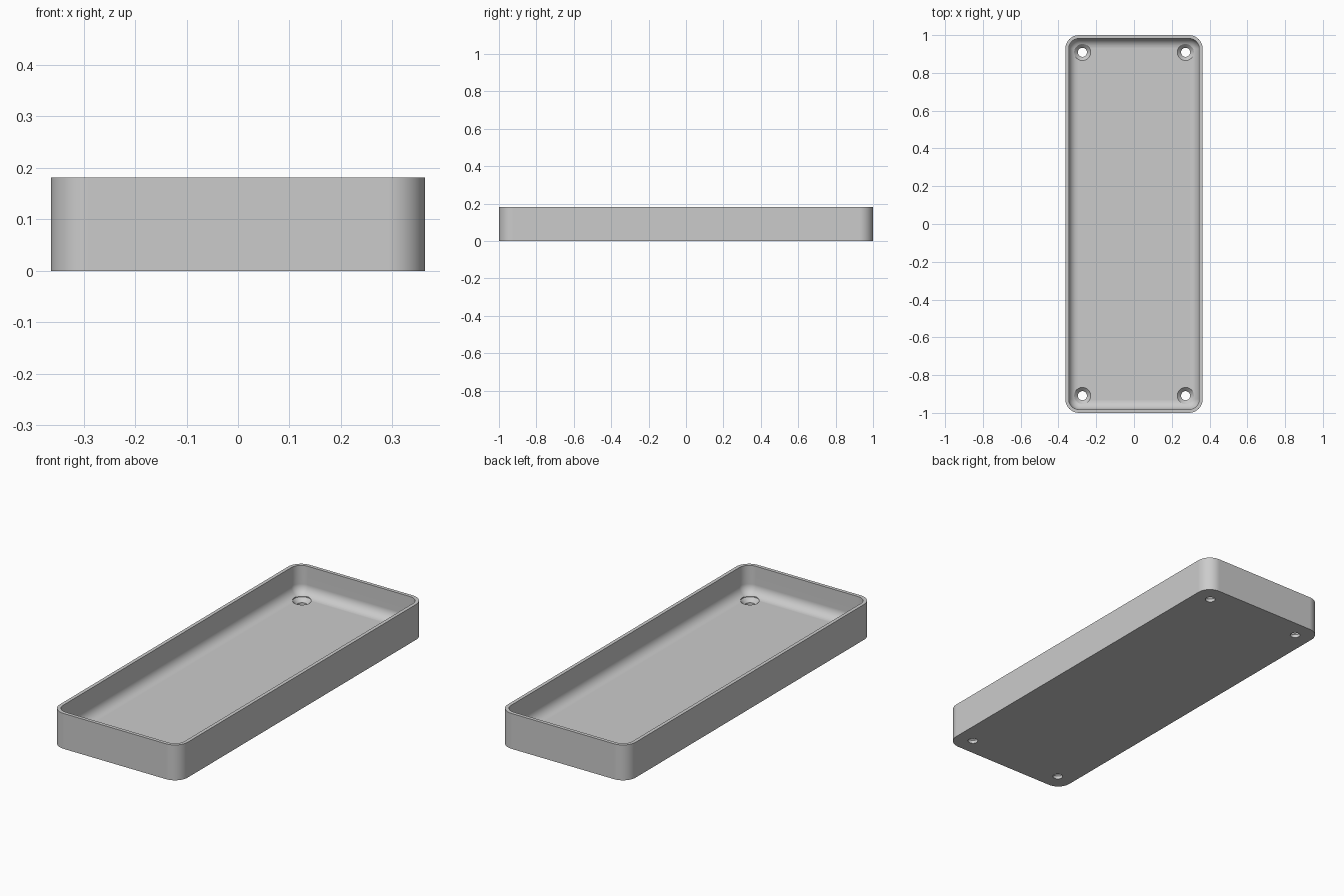
import bpy, bmesh
from math import cos, sin, pi

cube = bpy.data.objects.get("Cube")
if cube:
    bpy.data.objects.remove(cube)

HALF_X, HALF_Y, HEIGHT = 0.3636, 1.0, 0.1818
CORNER, WALL, FLOOR, FILLET = 0.0727, 0.0182, 0.0364, 0.05
ARC = 10

grey = bpy.data.materials.new("light grey")
grey.use_nodes = True
grey.diffuse_color = (0.6, 0.6, 0.6, 1)
grey.node_tree.nodes["Principled BSDF"].inputs["Base Color"].default_value = (0.6, 0.6, 0.6, 1)


def rounded_ring(bm, inset, z):
    """Rounded rectangle of vertices, drawn in from the outer outline."""
    r = CORNER - inset
    verts = []
    for q, (sx, sy) in enumerate([(1, 1), (-1, 1), (-1, -1), (1, -1)]):
        for i in range(ARC + 1):
            a = (q + i / ARC) * pi / 2
            verts.append(bm.verts.new((sx * (HALF_X - CORNER) + r * cos(a),
                                       sy * (HALF_Y - CORNER) + r * sin(a), z)))
    return verts


def circle_ring(bm, x, y, radius, z, n=32):
    return [bm.verts.new((x + radius * cos(2 * pi * i / n),
                          y + radius * sin(2 * pi * i / n), z)) for i in range(n)]


def loft(bm, rings):
    """Skin consecutive rings and cap both ends."""
    for a, b in zip(rings, rings[1:]):
        for i in range(len(a)):
            j = (i + 1) % len(a)
            bm.faces.new((a[i], a[j], b[j], b[i]))
    bm.faces.new(rings[0][::-1])
    bm.faces.new(rings[-1])


def finish(name, bm):
    bmesh.ops.recalc_face_normals(bm, faces=bm.faces)
    mesh = bpy.data.meshes.new(name)
    bm.to_mesh(mesh)
    bm.free()
    mesh.materials.append(grey)
    obj = bpy.data.objects.new(name, mesh)
    bpy.context.collection.objects.link(obj)
    return obj


# Open tray: outer wall, rim, inner wall, rounded floor edge, floor
bm = bmesh.new()
section = [(0, 0), (0, HEIGHT), (WALL, HEIGHT)]
for i in range(ARC + 1):
    a = i / ARC * pi / 2
    section.append((WALL + FILLET * (1 - cos(a)), FLOOR + FILLET * (1 - sin(a))))
loft(bm, [rounded_ring(bm, inset, z) for inset, z in section])
tray = finish("tray", bm)

# Countersunk screw holes in the four corners
bm = bmesh.new()
for x in (-0.273, 0.273):
    for y in (-0.909, 0.909):
        loft(bm, [circle_ring(bm, x, y, r, z) for r, z in
                  [(0.024, -0.02), (0.024, 0.016), (0.044, FLOOR), (0.044, 0.08)]])
cutter = finish("screw_hole_cutter", bm)
cutter.hide_render = True

cut = tray.modifiers.new("screw holes", "BOOLEAN")
cut.operation = "DIFFERENCE"
cut.solver = "EXACT"
cut.object = cutter

bpy.ops.object.select_all(action="DESELECT")
tray.select_set(True)
bpy.context.view_layer.objects.active = tray
bpy.ops.object.modifier_apply(modifier=cut.name)
bpy.data.objects.remove(cutter)
bpy.ops.object.shade_smooth_by_angle(angle=pi / 6)

# Keep the large flat faces evenly shaded
weighted = tray.modifiers.new("even shading", "WEIGHTED_NORMAL")
weighted.keep_sharp = True
